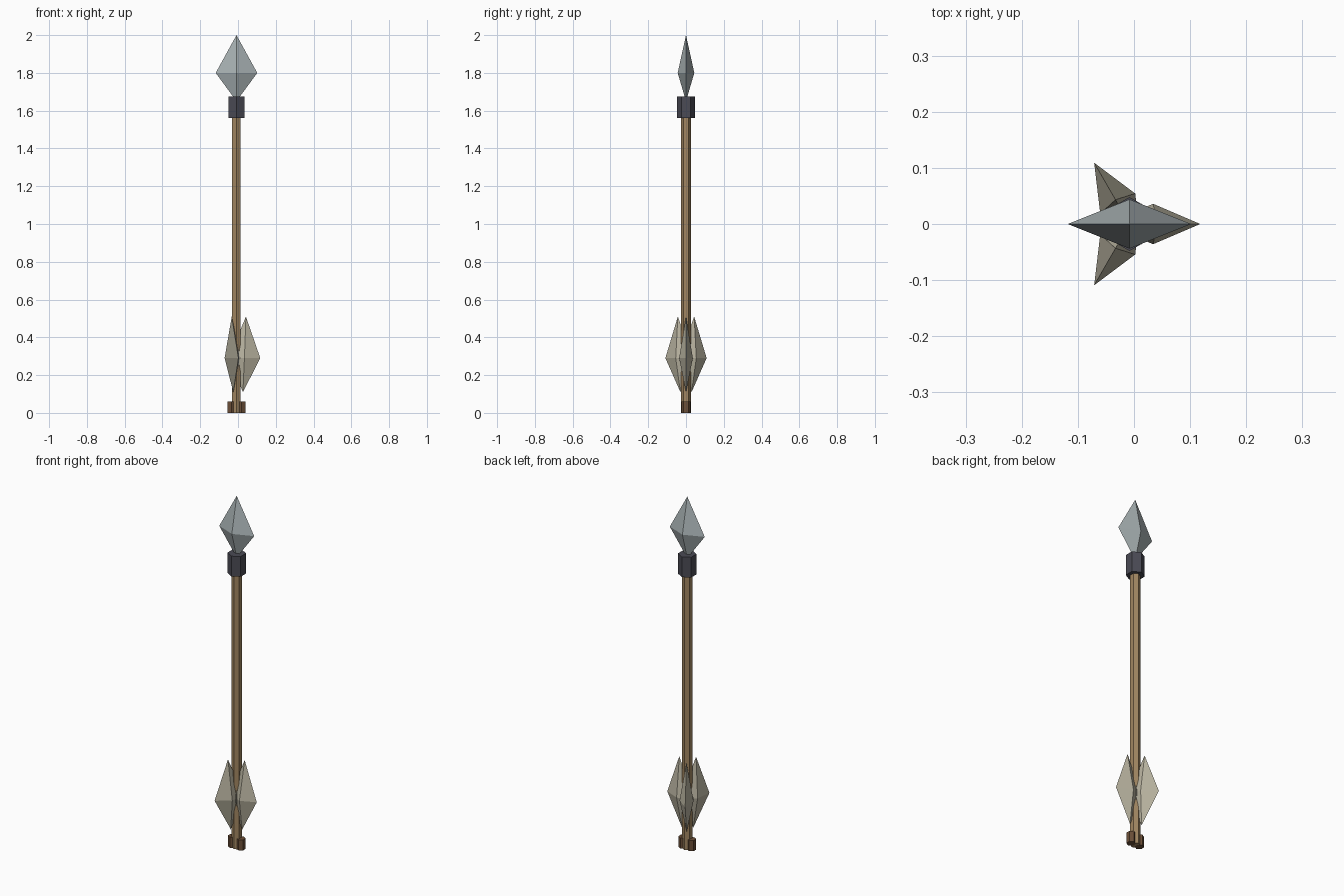
import bpy, bmesh
from math import radians, pi
from mathutils import Matrix, Vector

if "Cube" in bpy.data.objects:
    bpy.data.objects.remove(bpy.data.objects["Cube"])

AXIS_X = -0.008  # the three fins shift the shaft axis slightly off centre


def material(name, rgb):
    m = bpy.data.materials.new(name)
    m.diffuse_color = (*rgb, 1)
    m.use_nodes = True
    m.node_tree.nodes["Principled BSDF"].inputs["Base Color"].default_value = m.diffuse_color
    return m


WOOD = material("wood", (0.36, 0.24, 0.12))
DARK_WOOD = material("dark_wood", (0.15, 0.08, 0.04))
IRON = material("iron", (0.07, 0.07, 0.09))
STEEL = material("steel", (0.38, 0.43, 0.44))
FEATHER = material("feather", (0.48, 0.45, 0.35))


def finish(bm, name, mat):
    bmesh.ops.recalc_face_normals(bm, faces=bm.faces)
    mesh = bpy.data.meshes.new(name)
    bm.to_mesh(mesh)
    bm.free()
    mesh.materials.append(mat)
    ob = bpy.data.objects.new(name, mesh)
    bpy.context.collection.objects.link(ob)
    return ob


def hex_prism(name, radius, z0, z1, mat, x=0):
    bm = bmesh.new()
    bmesh.ops.create_cone(
        bm, cap_ends=True, segments=6, radius1=radius, radius2=radius, depth=z1 - z0,
        matrix=Matrix.Translation((AXIS_X + x, 0, (z0 + z1) / 2)) @ Matrix.Rotation(pi / 3, 4, 'Z'))
    for v in bm.verts:  # corners must lie on the x axis
        v.co.z = z0 if v.co.z < (z0 + z1) / 2 else z1
    return finish(bm, name, mat)


def diamond(name, half_x, half_y, low, mid, high, mat, offset=0, lean=0, turn=0):
    """Four-sided double pyramid, offset radially and turned about the shaft."""
    bm = bmesh.new()
    ring = [bm.verts.new((offset + x, y, mid)) for x, y in
            ((half_x, 0), (0, half_y), (-half_x, 0), (0, -half_y))]
    top = bm.verts.new((offset + lean, 0, high))
    bottom = bm.verts.new((offset - lean, 0, low))
    for i in range(4):
        a, b = ring[i], ring[(i + 1) % 4]
        bm.faces.new((a, b, top))
        bm.faces.new((b, a, bottom))
    bm.transform(Matrix.Translation((AXIS_X, 0, 0)) @ Matrix.Rotation(radians(turn), 4, 'Z'))
    return finish(bm, name, mat)


# Shaft, collar and head
hex_prism("shaft", 0.026, 0, 1.66, WOOD)
hex_prism("collar", 0.048, 1.56, 1.675, IRON)
diamond("head", 0.11, 0.044, 1.65, 1.8, 2.0, STEEL)

# Three fletching fins around the shaft
for k in range(3):
    diamond(f"fin_{k + 1}", 0.084, 0.036, 0.11, 0.29, 0.51, FEATHER,
            offset=0.042, lean=0.008, turn=120 * k)

# Nock prongs either side of the shaft end
for side, label in ((-1, "left"), (1, "right")):
    hex_prism(f"nock_{label}", 0.024, 0, 0.06, DARK_WOOD, x=side * 0.027)
